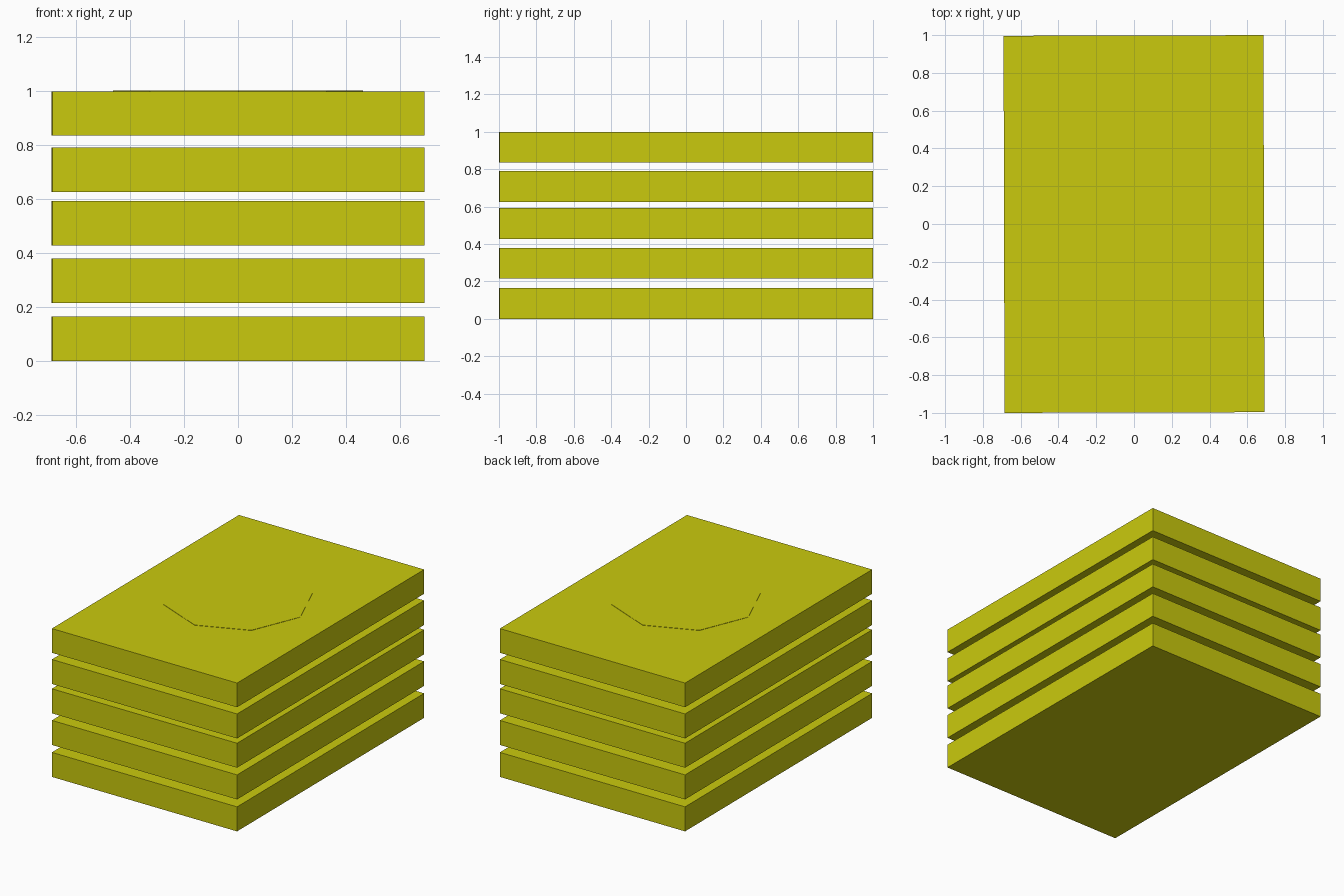
import bpy
import math

if "Cube" in bpy.data.objects:
    bpy.data.objects.remove(bpy.data.objects["Cube"])

# Single flat yellow
yellow = bpy.data.materials.new("yellow")
yellow.diffuse_color = (0.59, 0.59, 0.004, 1.0)
yellow.use_nodes = True
yellow.node_tree.nodes["Principled BSDF"].inputs["Base Color"].default_value = yellow.diffuse_color

THICK = 0.165
TWIST = 0.0026  # the stack is turned by a hair
PLATE = 0.002


def finish(obj, name):
    obj.name = name
    obj.data.materials.append(yellow)
    return obj


def slab(name, z0, z1):
    bpy.ops.mesh.primitive_cube_add(size=1, location=(0, 0, (z0 + z1) / 2),
                                    rotation=(0, 0, TWIST))
    obj = bpy.context.object
    obj.scale = (1.376, 1.996, z1 - z0)
    bpy.ops.object.transform_apply(location=False, rotation=True, scale=True)
    return finish(obj, name)


# Five stacked slabs with uneven gaps; the top one leaves room for the plate
bottoms = [0.0, 0.215, 0.428, 0.625, 0.835]
for i, z in enumerate(bottoms):
    top = z + THICK if i < 4 else 1.0 - PLATE
    slab(f"slab_{i + 1}", z, top)

# Thin octagonal plate on the top slab
bpy.ops.mesh.primitive_cylinder_add(vertices=8, radius=0.462, depth=PLATE,
                                    location=(0, 0, 1.0 - PLATE / 2),
                                    rotation=(0, 0, TWIST))
finish(bpy.context.object, "top_plate")
